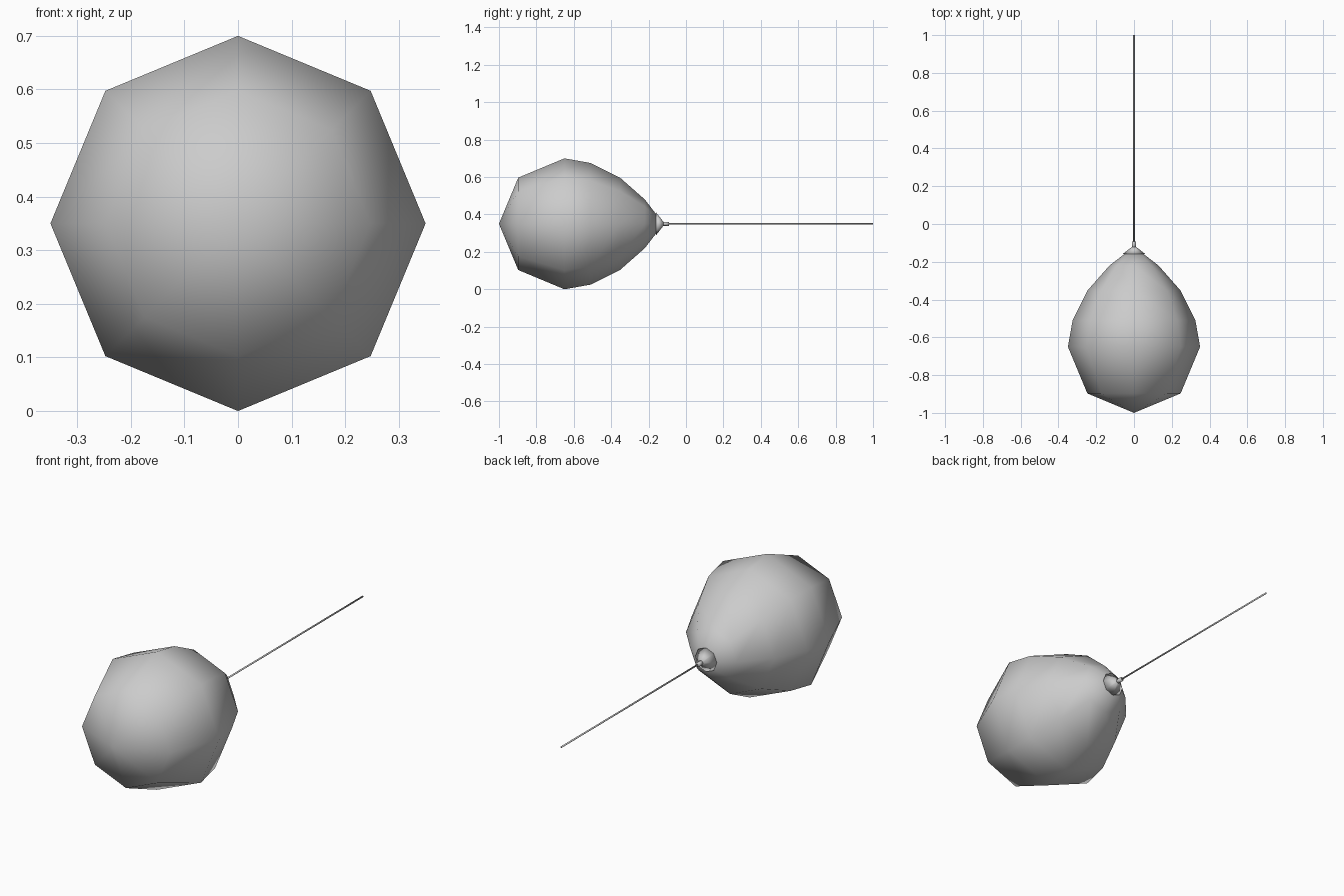
import bpy, bmesh
from math import cos, sin, pi

if "Cube" in bpy.data.objects:
    bpy.data.objects.remove(bpy.data.objects["Cube"])

AXIS_Z = 0.35


def lathe(name, profile, sides):
    """Revolve (y, radius) points around the lengthwise axis; radius 0 makes a pole."""
    bm = bmesh.new()
    rings = []
    for y, r in profile:
        if r == 0:
            rings.append([bm.verts.new((0, y, AXIS_Z))] * sides)
        else:
            rings.append([bm.verts.new((r * cos(2 * pi * i / sides), y,
                                        AXIS_Z + r * sin(2 * pi * i / sides)))
                          for i in range(sides)])
    for a, b in zip(rings, rings[1:]):
        for i in range(sides):
            j = (i + 1) % sides
            bm.faces.new(list(dict.fromkeys((a[i], a[j], b[j], b[i]))))
    bmesh.ops.recalc_face_normals(bm, faces=bm.faces)
    mesh = bpy.data.meshes.new(name)
    bm.to_mesh(mesh)
    bm.free()
    for p in mesh.polygons:
        p.use_smooth = True
    obj = bpy.data.objects.new(name, mesh)
    bpy.context.collection.objects.link(obj)
    return obj


# Balloon body: rounded front, tapering to the neck
lathe("balloon_body", [(-1, 0), (-0.897, 0.247), (-0.65, 0.35), (-0.51, 0.325),
                       (-0.353, 0.247), (-0.22, 0.13), (-0.12, 0)], 8)

# Small flared collar where the neck is tied
lathe("neck_collar", [(-0.15, 0.03), (-0.16, 0.061), (-0.117, 0.006), (-0.117, 0)], 8)

# Knot
lathe("knot", [(-0.13, 0), (-0.13, 0.011), (-0.092, 0.011), (-0.092, 0)], 8)

# String
lathe("string", [(-0.11, 0), (-0.11, 0.004), (1, 0.004), (1, 0)], 8)
